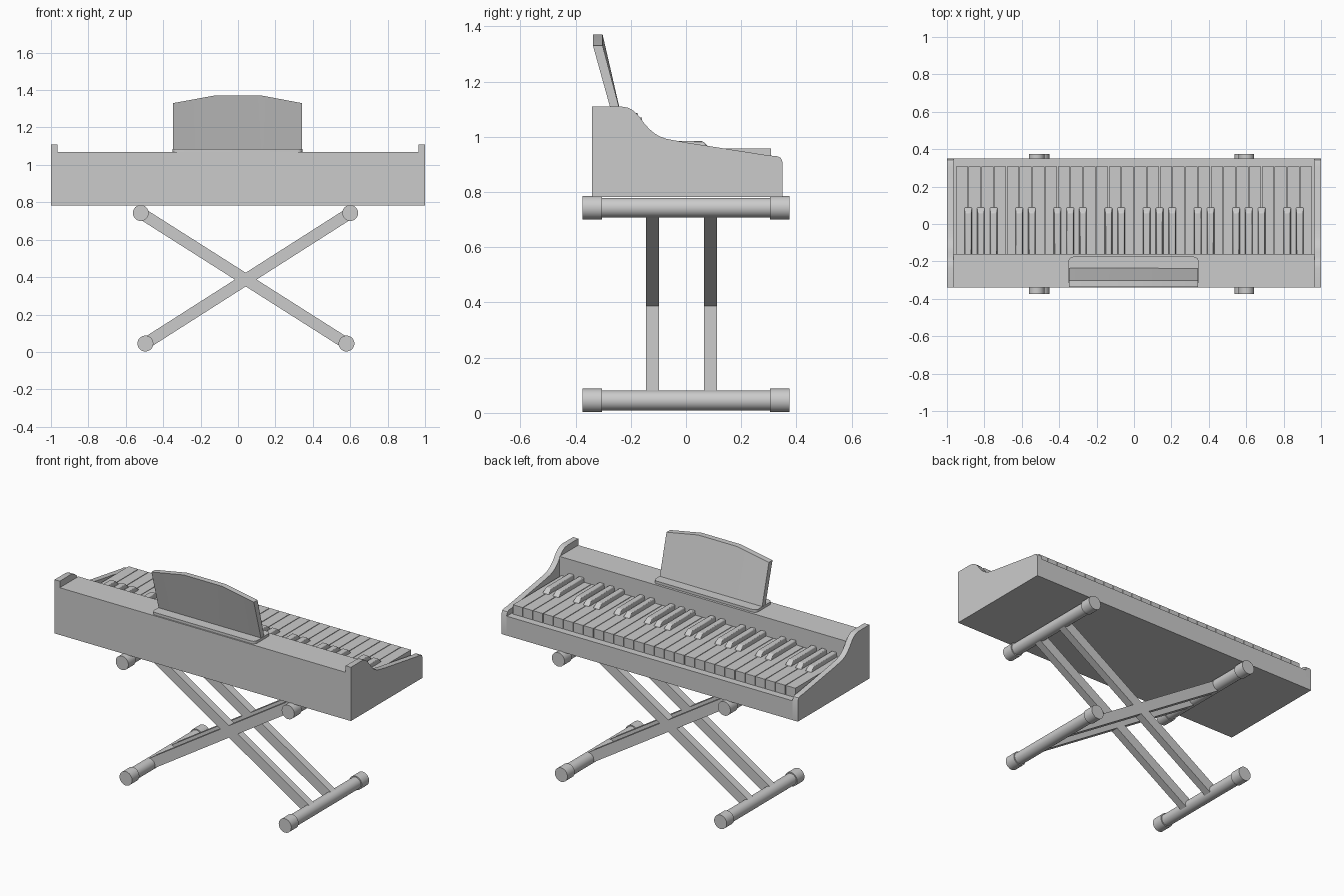
import bpy, bmesh, math
from mathutils import Vector, Matrix

if "Cube" in bpy.data.objects:
    bpy.data.objects.remove(bpy.data.objects["Cube"])


def finish(name, bm, bevel=0, segments=2, smooth=False):
    bmesh.ops.recalc_face_normals(bm, faces=bm.faces)
    me = bpy.data.meshes.new(name)
    bm.to_mesh(me)
    bm.free()
    ob = bpy.data.objects.new(name, me)
    bpy.context.collection.objects.link(ob)
    if bevel:
        mod = ob.modifiers.new("bevel", "BEVEL")
        mod.width, mod.segments = bevel, segments
    if smooth:
        bpy.ops.object.select_all(action="DESELECT")
        bpy.context.view_layer.objects.active = ob
        ob.select_set(True)
        bpy.ops.object.shade_smooth_by_angle(angle=math.radians(35))
    return ob


def loft(bm, rings):
    """Join equal-length closed rings of points and cap both ends."""
    vs = [[bm.verts.new(p) for p in r] for r in rings]
    n = len(vs[0])
    for a, b in zip(vs, vs[1:]):
        for i in range(n):
            bm.faces.new((a[i], a[(i + 1) % n], b[(i + 1) % n], b[i]))
    bm.faces.new(vs[0])
    bm.faces.new(vs[-1])


def box(name, x0, x1, y0, y1, z0, z1, bevel=0):
    bm = bmesh.new()
    loft(bm, [[(x0, y0, z), (x1, y0, z), (x1, y1, z), (x0, y1, z)] for z in (z0, z1)])
    return finish(name, bm, bevel)


def cylinder_y(name, x, z, r, y0, y1):
    bm = bmesh.new()
    ring = [(x + r * math.cos(i * math.tau / 32), z + r * math.sin(i * math.tau / 32)) for i in range(32)]
    loft(bm, [[(px, y, pz) for px, pz in ring] for y in (y0, y1)])
    return finish(name, bm, smooth=True)


# Curved end cheeks
cheek = [(-0.34, 0.782), (-0.34, 1.11), (-0.237, 1.11), (-0.21, 1.105), (-0.193, 1.096),
         (-0.175, 1.08), (-0.15, 1.047), (-0.133, 1.028), (-0.115, 1.013), (-0.095, 1.001),
         (-0.07, 0.992), (-0.005, 0.98), (0.30, 0.932), (0.328, 0.93), (0.343, 0.924),
         (0.35, 0.907), (0.35, 0.782)]
for side, x0, x1 in (("left", -1, -0.965), ("right", 0.965, 1)):
    bm = bmesh.new()
    loft(bm, [[(x, y, z) for y, z in cheek] for x in (x0, x1)])
    finish(side + "_cheek", bm, smooth=True)

# Case: back block, key bed and front rail
box("back_block", -0.965, 0.965, -0.34, -0.16, 0.782, 1.07)
box("key_bed", -0.965, 0.965, -0.16, 0.30, 0.782, 0.895)
box("front_rail", -0.965, 0.965, 0.30, 0.35, 0.782, 0.90)

# White keys and black keys
count, left = 28, -0.955
pitch = 2 * 0.955 / count
for i in range(count):
    x = left + i * pitch
    box("white_key", x + 0.002, x + pitch - 0.002, -0.165, 0.307, 0.893, 0.957)
    if i % 7 in (1, 2, 3, 5, 6):
        bm = bmesh.new()
        loft(bm, [[(x - w, -0.165, z), (x + w, -0.165, z), (x + w, y, z), (x - w, y, z)]
                  for w, y, z in ((0.021, 0.09, 0.94), (0.02, 0.087, 0.96), (0.016, 0.06, 0.984))])
        finish("black_key", bm, 0.004, smooth=True)

# Music rest tray with rounded corners
bm = bmesh.new()
r, corners = 0.025, ((0.32, -0.2), (-0.325, -0.2), (-0.325, -0.307), (0.32, -0.307))
outline = [(cx + r * math.cos((k + j / 6) * math.pi / 2), cy + r * math.sin((k + j / 6) * math.pi / 2))
           for k, (cx, cy) in enumerate(corners) for j in range(7)]
loft(bm, [[(x, y, z) for x, y in outline] for z in (1.065, 1.086)])
finish("music_tray", bm, smooth=True)

# Leaning music board, taller in the middle
bm = bmesh.new()
loft(bm, [[(x, -0.266, 1.075), (x, -0.234, 1.075), (x, -0.302, top), (x, -0.337, top)]
          for x, top in ((-0.348, 1.33), (-0.13, 1.37), (0.13, 1.37), (0.343, 1.33))])
finish("music_board", bm, smooth=True)

# Stand cross tubes with end caps
tops, feet = ((-0.52, 0.743), (0.60, 0.743)), ((0.58, 0.045), (-0.495, 0.045))
for label, ends in (("top", tops), ("foot", feet)):
    for x, z in ends:
        cylinder_y(label + "_tube", x, z, 0.036, -0.31, 0.31)
        for y0, y1 in ((-0.375, -0.305), (0.305, 0.375)):
            cylinder_y(label + "_cap", x, z, 0.0425, y0, y1)

# Crossed leg bars
for (xa, za), (xb, zb) in zip(tops, feet):
    a, b = Vector((xa, 0, za)), Vector((xb, 0, zb))
    d = (b - a).normalized()
    side = Vector((d.z, 0, -d.x)) * 0.031
    for y0, y1 in ((-0.145, -0.098), (0.065, 0.112)):
        bm = bmesh.new()
        loft(bm, [[p + side + Vector((0, y0, 0)), p + side + Vector((0, y1, 0)),
                   p - side + Vector((0, y1, 0)), p - side + Vector((0, y0, 0))] for p in (a, b)])
        finish("leg_bar", bm)
